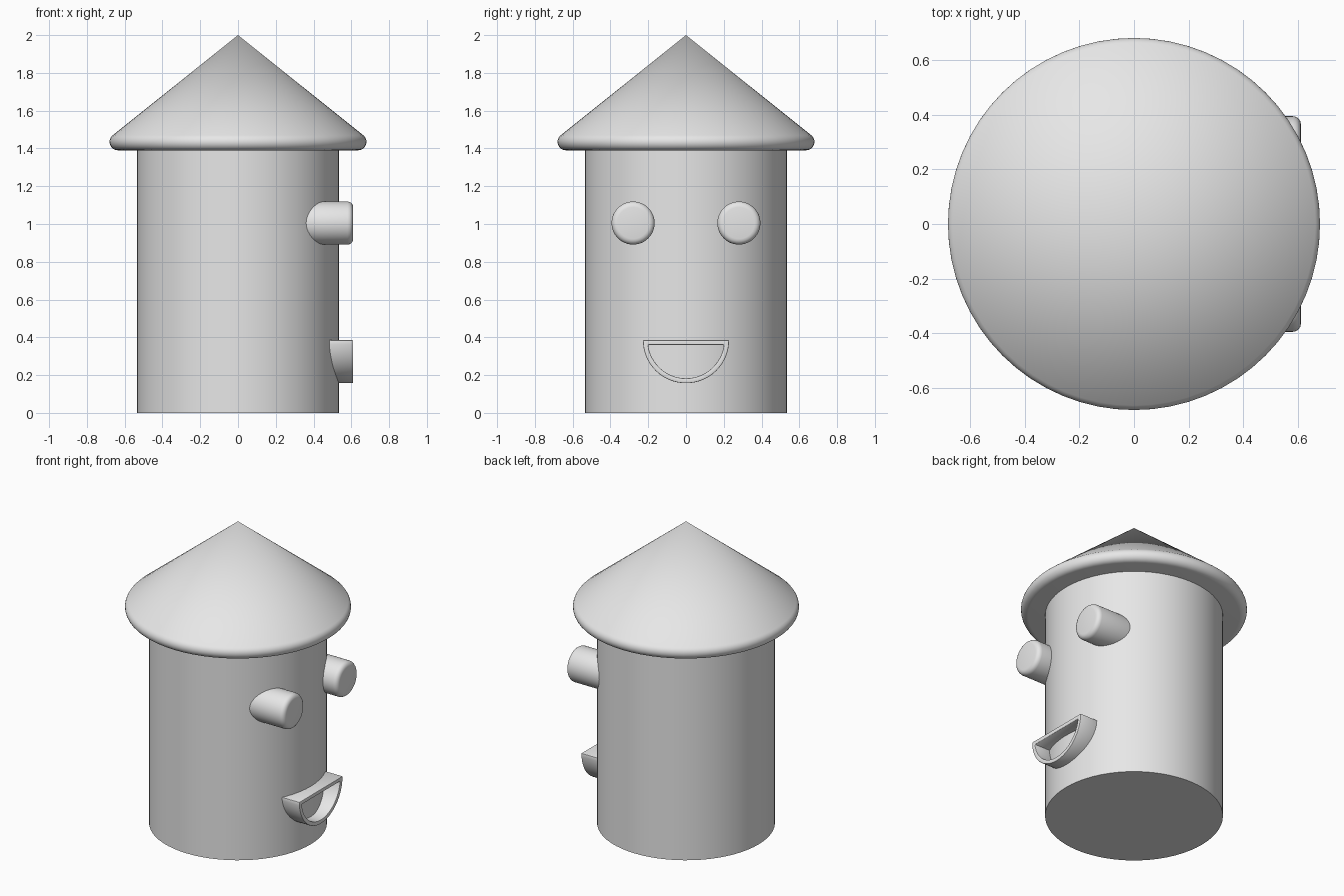
import bpy, bmesh
from math import pi, sin, cos, radians
from mathutils import Matrix

cube = bpy.data.objects.get("Cube")
if cube:
    bpy.data.objects.remove(cube, do_unlink=True)

grey = bpy.data.materials.new("light_grey")
grey.use_nodes = True
grey.diffuse_color = (0.8, 0.8, 0.8, 1)
grey.node_tree.nodes["Principled BSDF"].inputs["Base Color"].default_value = (0.8, 0.8, 0.8, 1)


def finish(name, bm, bevel=0, segments=4):
    """Turn a bmesh into a smooth-shaded object with optional rounded edges."""
    bmesh.ops.recalc_face_normals(bm, faces=bm.faces)
    mesh = bpy.data.meshes.new(name)
    bm.to_mesh(mesh)
    bm.free()
    mesh.materials.append(grey)
    obj = bpy.data.objects.new(name, mesh)
    bpy.context.collection.objects.link(obj)
    bpy.ops.object.select_all(action='DESELECT')
    obj.select_set(True)
    bpy.context.view_layer.objects.active = obj
    if bevel:
        mod = obj.modifiers.new("rounded_edges", 'BEVEL')
        mod.width, mod.segments = bevel, segments
        mod.limit_method, mod.angle_limit = 'ANGLE', radians(40)
        bpy.ops.object.modifier_apply(modifier=mod.name)
    bpy.ops.object.shade_smooth_by_angle(angle=radians(35))
    return obj


def lathe(name, profile, steps=64):
    """Revolve (radius, height) points about the z axis."""
    bm = bmesh.new()
    verts = [bm.verts.new((r, 0, z)) for r, z in profile]
    edges = [bm.edges.new(pair) for pair in zip(verts, verts[1:])]
    bmesh.ops.spin(bm, geom=verts + edges, cent=(0, 0, 0), axis=(0, 0, 1),
                   angle=2 * pi, steps=steps)
    bmesh.ops.remove_doubles(bm, verts=bm.verts, dist=0.0005)
    finish(name, bm)


# Tower wall
lathe("tower_body", [(0, 0), (0.535, 0), (0.535, 1.4), (0, 1.4)])

# Conical roof with a rolled rim
rim = [(0.635 + 0.045 * cos(a), 1.435 + 0.045 * sin(a))
       for a in (radians(-90 + 141.4 * i / 10) for i in range(11))]
lathe("roof", [(0, 1.39)] + rim + [(0, 2)])

# Round eyes pointing along +x
for name, y in (("left_eye", 0.28), ("right_eye", -0.28)):
    bm = bmesh.new()
    place = Matrix.Translation((0.455, y, 1.005)) @ Matrix.Rotation(pi / 2, 4, 'Y')
    bmesh.ops.create_cone(bm, cap_ends=True, segments=48, radius1=0.114,
                          radius2=0.114, depth=0.31, matrix=place)
    finish(name, bm, bevel=0.03)

# Smiling mouth: a hollow half-round frame
bm = bmesh.new()
count = 33


def arc(radius, trim, x):
    angles = (radians(180 + trim + (180 - 2 * trim) * i / (count - 1)) for i in range(count))
    return [bm.verts.new((x, radius * cos(a), 0.385 + radius * sin(a))) for a in angles]


loops = [arc(0.228, 0, 0.44), arc(0.228, 0, 0.61), arc(0.202, 7, 0.61), arc(0.202, 7, 0.44)]
for a, b in zip(loops, loops[1:] + loops[:1]):
    for i in range(count):
        j = (i + 1) % count
        bm.faces.new((a[i], a[j], b[j], b[i]))
finish("mouth_frame", bm, bevel=0.004, segments=2)
